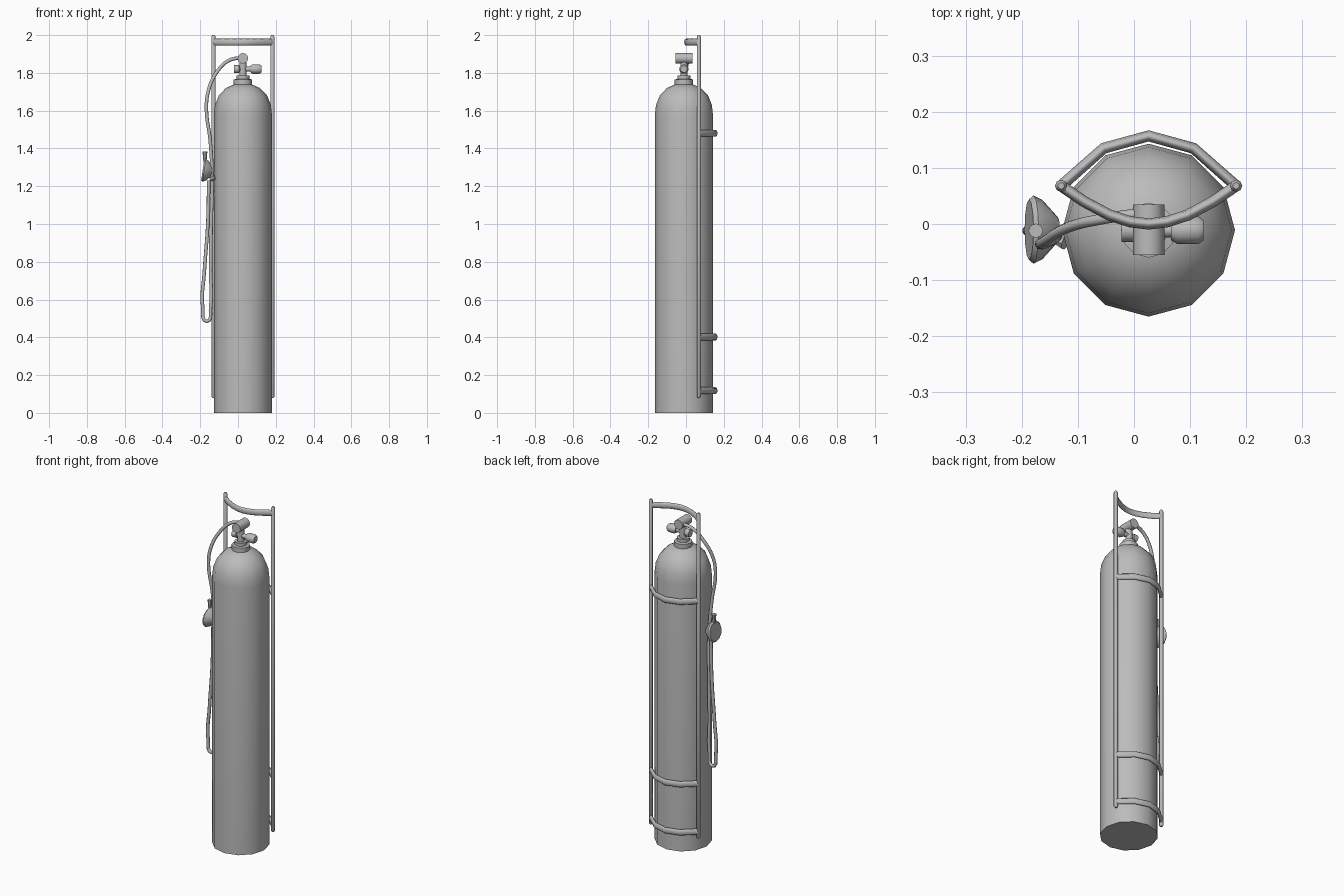
import bpy, math
from mathutils import Vector

cube = bpy.data.objects.get("Cube")
if cube:
    bpy.data.objects.remove(cube)

CX, CY = 0.026, -0.011   # tank axis

grey = bpy.data.materials.new("plain_grey")
grey.use_nodes = True
GREY = (0.5, 0.5, 0.5, 1)
grey.diffuse_color = GREY
grey.node_tree.nodes["Principled BSDF"].inputs["Base Color"].default_value = GREY


def finish(ob, angle=40):
    """Give the grey material and smooth shading with sharp edges kept."""
    ob.data.materials.clear()
    ob.data.materials.append(grey)
    bpy.ops.object.select_all(action='DESELECT')
    ob.select_set(True)
    bpy.context.view_layer.objects.active = ob
    bpy.ops.object.shade_smooth_by_angle(angle=math.radians(angle))
    return ob


def lathe(name, profile, origin, axis=(0, 0, 1), sides=12):
    """Closed solid turned from (radius, height) pairs along an axis."""
    rot = Vector((0, 0, 1)).rotation_difference(Vector(axis))
    verts, faces = [], []
    for r, h in profile:
        for i in range(sides):
            a = math.tau * i / sides
            verts.append(rot @ Vector((r * math.cos(a), r * math.sin(a), h)) + Vector(origin))
    for k in range(len(profile) - 1):
        for i in range(sides):
            j = (i + 1) % sides
            faces.append((k * sides + i, k * sides + j, (k + 1) * sides + j, (k + 1) * sides + i))
    faces.append(tuple(reversed(range(sides))))
    faces.append(tuple(range(len(verts) - sides, len(verts))))
    me = bpy.data.meshes.new(name)
    me.from_pydata(verts, [], faces)
    ob = bpy.data.objects.new(name, me)
    bpy.context.collection.objects.link(ob)
    return finish(ob)


def tube(name, points, radius, smooth=False, z=0, z_scale=1):
    """Round tube along a path, converted to a mesh."""
    cu = bpy.data.curves.new(name, 'CURVE')
    cu.dimensions = '3D'
    cu.bevel_depth = radius
    cu.bevel_resolution = 2
    cu.use_fill_caps = True
    cu.resolution_u = 5
    sp = cu.splines.new('BEZIER' if smooth else 'POLY')
    pts = sp.bezier_points if smooth else sp.points
    pts.add(len(points) - 1)
    for p, co in zip(pts, points):
        if smooth:
            p.co = co
            p.handle_left_type = p.handle_right_type = 'AUTO'
        else:
            p.co = (*co, 1)
    ob = bpy.data.objects.new(name, cu)
    ob.location.z = z
    ob.scale.z = z_scale
    bpy.context.collection.objects.link(ob)
    bpy.ops.object.select_all(action='DESELECT')
    ob.select_set(True)
    bpy.context.view_layer.objects.active = ob
    bpy.ops.object.convert(target='MESH')
    return finish(bpy.context.view_layer.objects.active, 50)


# Gas cylinder with domed shoulder
lathe("tank", [(0.154, 0), (0.154, 1.575), (0.148, 1.63), (0.128, 1.68),
               (0.09, 1.72), (0.045, 1.74)], (CX, CY, 0))

# Valve: collar, stem, outlet, side arm and knob
lathe("neck_collar", [(0.049, 1.725), (0.049, 1.765), (0.034, 1.768), (0.034, 1.787)], (CX, CY, 0))
lathe("valve_stem", [(0.019, 1.78), (0.019, 1.87)], (CX, CY, 0))
lathe("outlet_barrel", [(0.028, -0.044), (0.028, 0.046)], (CX, CY, 1.877), (0, 1, 0))
lathe("side_arm", [(0.021, -0.048), (0.021, -0.02), (0.013, -0.018), (0.013, 0.05)],
      (CX, CY, 1.82), (1, 0, 0))
lathe("valve_knob", [(0.018, 0.04), (0.025, 0.052), (0.025, 0.088), (0.018, 0.098)],
      (CX, CY, 1.82), (1, 0, 0))

# Carrying frame: two posts, top handle, rear braces
for side, label in ((1, "left"), (-1, "right")):
    lathe(label + "_post", [(0.006, 0.08), (0.011, 0.086), (0.011, 1.992), (0.006, 2.0)],
          (CX + side * 0.156, 0.068, 0), sides=8)


def bow(offsets):
    """Symmetric path between the posts from (half width, y) pairs."""
    right = [(CX - w, y, 0) for w, y in offsets]
    left = [(CX + w, y, 0) for w, y in reversed(offsets[:-1])]
    return right + left


tube("top_handle", bow([(0.156, 0.068), (0.115, 0.04), (0.07, 0.016), (0.033, 0.004), (0, 0)]),
     0.01, z=1.963, z_scale=1.8)
for label, z in (("upper", 1.48), ("middle", 0.402), ("lower", 0.118)):
    tube(label + "_brace", bow([(0.156, 0.068), (0.08, 0.135), (0, 0.157)]),
         0.01, z=z, z_scale=1.8)

# Hose: arches off the valve, hangs in a loop, returns to the mouthpiece
tube("hose", [(0.02, 0.02, 1.882), (-0.05, 0.01, 1.865), (-0.115, -0.005, 1.8),
              (-0.158, -0.03, 1.7), (-0.167, -0.036, 1.6), (-0.148, -0.03, 1.45),
              (-0.137, -0.02, 1.25), (-0.142, -0.012, 1.0), (-0.145, -0.012, 0.75),
              (-0.145, -0.012, 0.56), (-0.165, -0.012, 0.485), (-0.187, -0.012, 0.56),
              (-0.178, -0.012, 0.75), (-0.16, -0.012, 1.0), (-0.155, -0.012, 1.23)],
     0.0095, smooth=True)

# Mouthpiece: flat-backed cup, hose fitting and bite piece
lathe("mouthpiece_cup", [(0.054, 0), (0.061, 0.008), (0.053, 0.024), (0.022, 0.052)],
      (-0.187, -0.01, 1.285), (1, 0, -0.15))
lathe("mouthpiece_fitting", [(0.008, 1.325), (0.013, 1.385)], (-0.175, -0.012, 0), sides=8)
lathe("bite_piece", [(0.011, 0), (0.015, 0.03)], (-0.145, -0.02, 1.235), (0.8, -0.4, 0.45), sides=8)
